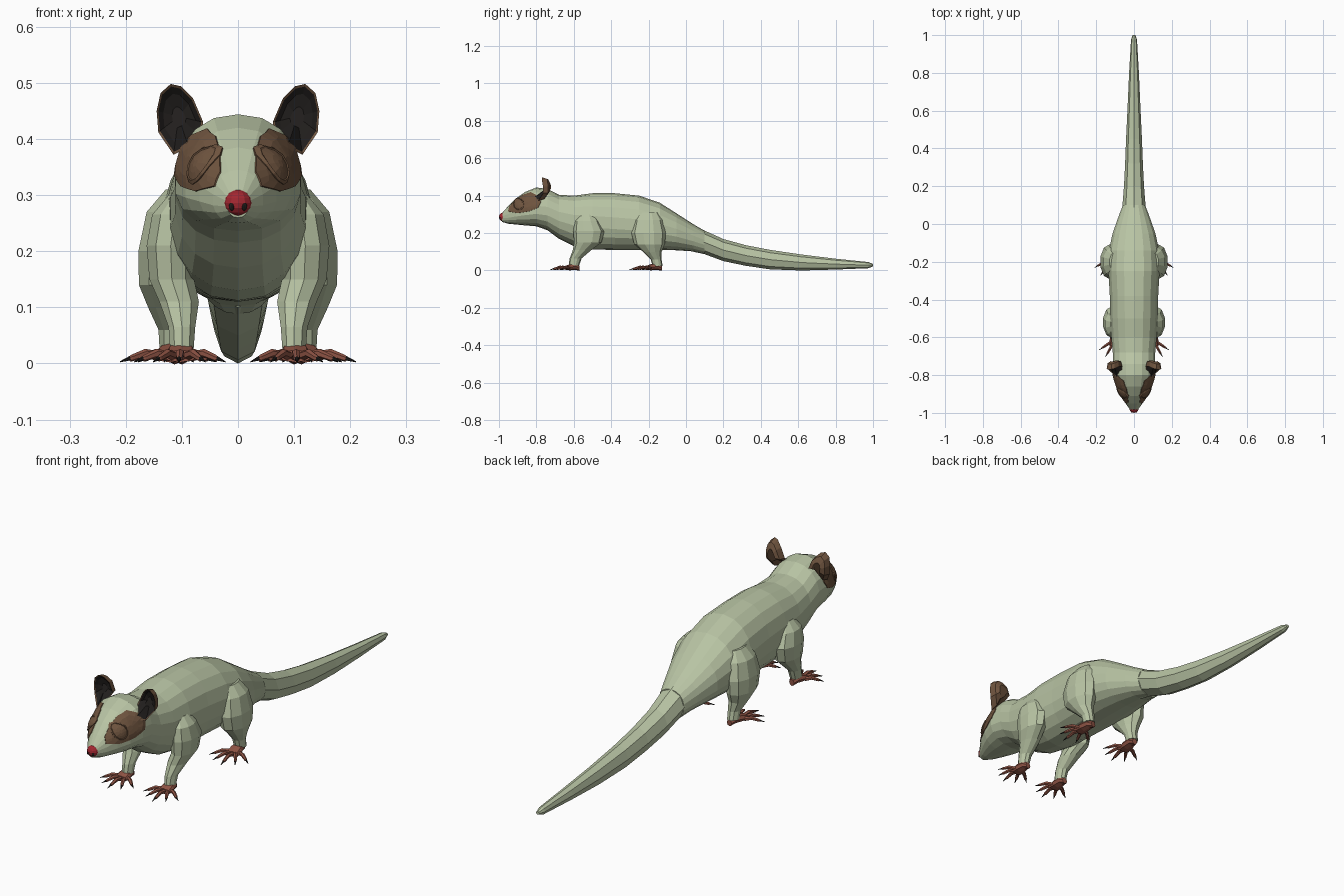
import bpy
import bmesh
from math import sin, cos, pi, radians
from mathutils import Vector, Matrix
from mathutils.bvhtree import BVHTree

cube = bpy.data.objects.get("Cube")
if cube:
    bpy.data.objects.remove(cube, do_unlink=True)


def material(name, colour):
    mat = bpy.data.materials.new(name)
    mat.use_nodes = True
    mat.diffuse_color = (*colour, 1)
    shader = next(n for n in mat.node_tree.nodes if n.type == 'BSDF_PRINCIPLED')
    shader.inputs["Base Color"].default_value = (*colour, 1)
    shader.inputs["Roughness"].default_value = 0.8
    return mat


FUR = material("fur", (0.48, 0.55, 0.37))
BROWN = material("brown_fur", (0.16, 0.09, 0.05))
DARK = material("dark_skin", (0.015, 0.013, 0.012))
RED = material("nose_red", (0.36, 0.02, 0.03))
PINK = material("foot_skin", (0.28, 0.09, 0.06))
X, Y, Z = Vector((1, 0, 0)), Vector((0, 1, 0)), Vector((0, 0, 1))


def oval(centre, u, v, sides):
    """Closed loop of points around a centre, spanned by two half axes."""
    c = Vector(centre)
    return [c + u * sin(2 * pi * i / sides) + v * cos(2 * pi * i / sides)
            for i in range(sides)]


def egg(y, top, mid, bottom, half, sides, power=1.0):
    """Upright cross-section whose upper and lower halves differ."""
    loop = []
    for i in range(sides):
        a = 2 * pi * i / sides
        s, c = sin(a), cos(a)
        s = abs(s) ** power * (1 if s > 0 else -1)
        c = abs(c) ** power * (1 if c > 0 else -1)
        height = top - mid if c > 0 else mid - bottom
        loop.append(Vector((half * s, y, mid + height * c)))
    return loop


def skin(bm, loops, mats=(0,)):
    """Join loops into a closed skin; mats gives a slot for each band."""
    rings = [[bm.verts.new(p) for p in loop] for loop in loops]
    faces = []
    for k, (a, b) in enumerate(zip(rings, rings[1:])):
        for i in range(len(a)):
            j = (i + 1) % len(a)
            face = bm.faces.new((a[i], a[j], b[j], b[i]))
            face.material_index = mats[min(k, len(mats) - 1)]
            faces.append(face)
    for ring, slot in ((rings[0], mats[0]), (rings[-1], mats[-1])):
        face = bm.faces.new(ring)
        face.material_index = slot
        faces.append(face)
    bmesh.ops.recalc_face_normals(bm, faces=faces)


def finish(name, bm, *mats):
    mesh = bpy.data.meshes.new(name)
    bm.to_mesh(mesh)
    for mat in mats:
        mesh.materials.append(mat)
    obj = bpy.data.objects.new(name, mesh)
    bpy.context.collection.objects.link(obj)
    return obj


def finish_pair(name, bm, *mats):
    """Make the left part, then its mirrored right twin."""
    finish("left_" + name, bm, *mats)
    bmesh.ops.transform(bm, matrix=Matrix.Scale(-1, 4, X), verts=bm.verts)
    bmesh.ops.reverse_faces(bm, faces=bm.faces)
    finish("right_" + name, bm, *mats)
    bm.free()


# Head and body: y, top, widest height, bottom, half width
BODY = [(-.985, .305, .285, .26, .02), (-.95, .345, .29, .25, .045),
        (-.91, .385, .30, .246, .07), (-.86, .42, .31, .241, .095),
        (-.8, .444, .32, .236, .113), (-.74, .436, .315, .215, .113),
        (-.68, .405, .29, .17, .114), (-.6, .4, .27, .13, .122),
        (-.5, .413, .26, .112, .128), (-.38, .413, .25, .11, .13),
        (-.25, .4, .24, .11, .137), (-.14, .362, .22, .11, .135),
        (-.05, .305, .2, .108, .115), (.04, .247, .17, .102, .083),
        (.1, .212, .15, .088, .06)]
bm = bmesh.new()
skin(bm, [egg(*row, 18, .9) for row in BODY])
finish("body", bm, FUR)
bm.normal_update()
surface = BVHTree.FromBMesh(bm)
bm.free()

# Tail: y, top, bottom, half width
TAIL = [(.04, .245, .1, .07), (.1, .213, .087, .061), (.2, .168, .05, .053),
        (.32, .135, .025, .047), (.45, .11, .006, .042), (.62, .085, 0, .034),
        (.8, .063, .005, .026), (.975, .045, .012, .016), (1, .035, .022, .008)]
bm = bmesh.new()
skin(bm, [egg(y, t, (t + b) / 2, b, w, 8) for y, t, b, w in TAIL])
finish("tail", bm, FUR)

# Legs: x, y, z, half width, half depth
FRONT = [(.1, -.53, .3, .025, .04), (.113, -.53, .265, .042, .065),
         (.12, -.52, .21, .045, .083), (.118, -.525, .15, .042, .073),
         (.105, -.555, .11, .037, .05), (.1, -.59, .065, .025, .032),
         (.1, -.6, .025, .022, .028)]
HIND = [(.105, -.2, .31, .025, .05), (.12, -.2, .27, .045, .075),
        (.13, -.2, .2, .05, .092), (.13, -.195, .14, .049, .082),
        (.125, -.18, .1, .037, .05), (.117, -.16, .06, .026, .029),
        (.117, -.152, .025, .024, .027)]
for name, rows in (("front_leg", FRONT), ("hind_leg", HIND)):
    bm = bmesh.new()
    skin(bm, [oval(r[:3], X * r[3], Y * r[4], 10) for r in rows])
    finish_pair(name, bm, FUR)


def foot(name, x, y, turn, palm, toe):
    """Palm with five splayed, clawed toes, pointing forwards."""
    bm = bmesh.new()
    ahead = Vector((sin(turn), -cos(turn), 0))
    side = Vector((cos(turn), sin(turn), 0))
    heel = Vector((x, y, 0))
    shape = [(0, .012, .012, .014), (.25, .022, .022, .019),
             (.65, .028, .018, .017), (1, .03, .013, .011)]
    skin(bm, [oval(heel + ahead * palm * d + Z * h, side * w, Z * t, 8)
              for d, w, h, t in shape])
    for i in range(-2, 3):
        angle = turn + radians(27 * i)
        d = Vector((sin(angle), -cos(angle), 0))
        u = Vector((cos(angle), sin(angle), 0))
        base = heel + ahead * palm * (1 - .12 * abs(i)) + side * .011 * i
        size = toe * (1 - .06 * abs(i))
        joints = [(0, .013, .009), (.35, .018, .008), (.72, .009, .006),
                  (.76, .009, .004), (1, .003, .001)]
        skin(bm, [oval(base + d * size * f + Z * h, u * r, Z * r, 6)
                  for f, h, r in joints], (0, 0, 0, 1))
    finish_pair(name, bm, PINK, DARK)


foot("front_foot", .1, -.57, radians(2), .075, .083)
foot("hind_foot", .113, -.13, radians(6), .085, .09)

# Ears: a cupped rim with a furry back and a dark hollow
RIM = [(.062, -.755, .43), (.08, -.755, .472), (.102, -.765, .494),
       (.12, -.77, .498), (.138, -.77, .482), (.145, -.765, .45),
       (.142, -.765, .412), (.115, -.79, .372), (.088, -.825, .385),
       (.066, -.8, .405)]
rim = [Vector(p) for p in RIM]
middle = sum(rim, Vector()) / len(rim)


def ear_loop(scale, back):
    return [middle + (p - middle) * scale + Y * back for p in rim]


bm = bmesh.new()
skin(bm, [ear_loop(.45, .045), ear_loop(.85, .03), rim, ear_loop(.92, .004),
          ear_loop(.7, .016), ear_loop(.3, .025)], (0, 0, 0, 1))
finish_pair("ear", bm, BROWN, DARK)


def on_head(y, z, lift):
    """Point on the left side of the head, raised along its normal."""
    point, normal, _, _ = surface.ray_cast(Vector((1, y, z)), -X)
    return point + normal * lift


def head_patch(name, outline, levels, mat):
    cy = sum(p[0] for p in outline) / len(outline)
    cz = sum(p[1] for p in outline) / len(outline)
    bm = bmesh.new()
    skin(bm, [[on_head(cy + (y - cy) * s, cz + (z - cz) * s, lift)
               for y, z in outline] for s, lift in levels])
    finish_pair(name, bm, mat)


# Brown mask around each eye
MASK = [(-.952, .315), (-.9, .306), (-.84, .315), (-.79, .335), (-.775, .365),
        (-.78, .395), (-.83, .418), (-.87, .405), (-.91, .378), (-.945, .34)]
mask = []
for a, b in zip(MASK, MASK[1:] + MASK[:1]):
    mask += [a, ((a[0] + b[0]) / 2, (a[1] + b[1]) / 2)]
head_patch("eye_mask", mask, [(1, -.004), (.98, .003), (.75, .003),
                              (.5, .003), (.2, .003)], BROWN)

# Oval eyes
eye = [(p.x, p.y) for p in oval((-.893, .353, 0), X * .028, Y * .034, 12)]
head_patch("eye", eye, [(1, -.002), (1, .005), (.85, .008), (.8, .006),
                        (.45, .009), (.15, .01)], BROWN)


def ball(name, centre, size, mat):
    bm = bmesh.new()
    bmesh.ops.create_uvsphere(bm, u_segments=12, v_segments=8, radius=1)
    place = Matrix.Translation(centre) @ Matrix.Diagonal((*size, 1))
    bmesh.ops.transform(bm, matrix=place, verts=bm.verts)
    finish(name, bm, mat)
    bm.free()


# Nose and nostrils
ball("nose", (0, -.976, .286), (.025, .024, .024), RED)
for label, sign in (("left", 1), ("right", -1)):
    ball(label + "_nostril", (sign * .011, -.993, .28), (.005, .006, .008), DARK)
